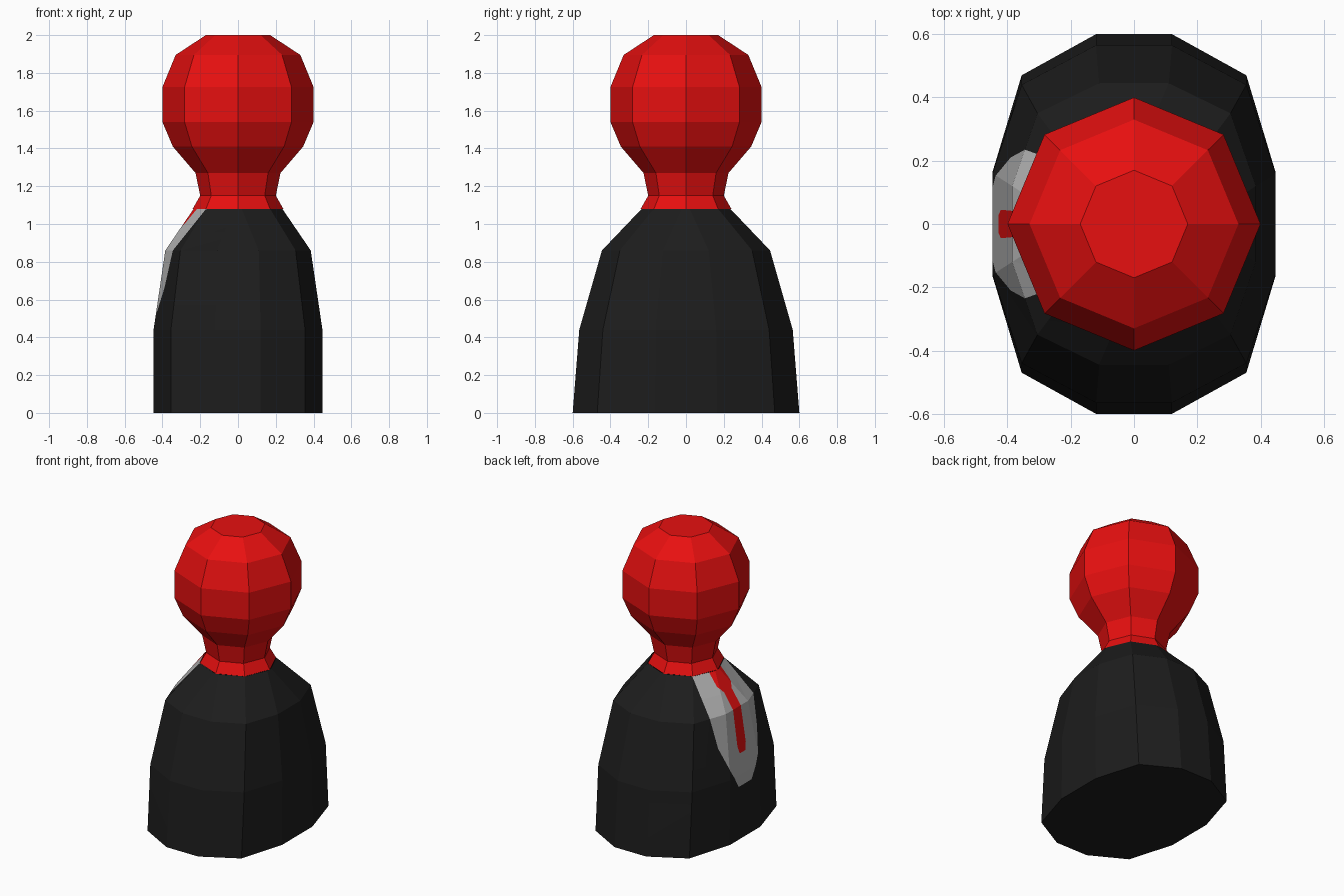
import bpy, bmesh, math
from mathutils import Vector

if "Cube" in bpy.data.objects:
    bpy.data.objects.remove(bpy.data.objects["Cube"])


def material(name, rgb):
    m = bpy.data.materials.new(name)
    m.diffuse_color = (*rgb, 1)
    m.use_nodes = True
    m.node_tree.nodes["Principled BSDF"].inputs["Base Color"].default_value = m.diffuse_color
    return m


def loft(rings, cap_top, cap_bottom):
    bm = bmesh.new()
    loops = [[bm.verts.new(p) for p in ring] for ring in rings]
    for a, b in zip(loops, loops[1:]):
        n = len(a)
        for i in range(n):
            bm.faces.new((a[i], a[(i + 1) % n], b[(i + 1) % n], b[i]))
    if cap_bottom:
        bm.faces.new(loops[0][::-1])
    if cap_top:
        bm.faces.new(loops[-1])
    return bm


def finish(bm, name, mats):
    bm.normal_update()
    me = bpy.data.meshes.new(name)
    bm.to_mesh(me)
    bm.free()
    for m in mats:
        me.materials.append(m)
    ob = bpy.data.objects.new(name, me)
    bpy.context.collection.objects.link(ob)
    return ob


def mirror_outline(half):
    return half + [(-y, z) for y, z in reversed(half)]


def inside(poly, y, z):
    # even-odd test in the side plane
    hit = False
    for (y1, z1), (y2, z2) in zip(poly, poly[1:] + poly[:1]):
        if (z1 > z) != (z2 > z) and y < y1 + (z - z1) * (y2 - y1) / (z2 - z1):
            hit = not hit
    return hit


def paint(bm, half, slot):
    # cut the outline into the -x side, then assign its material
    poly = mirror_outline(half)
    for (y1, z1), (y2, z2) in zip(poly, poly[1:] + poly[:1]):
        if z1 == z2 and z1 > 1.07:
            continue
        faces = [f for f in bm.faces if f.calc_center_median().x < -0.1 and len(f.verts) < 12]
        geom = set(faces)
        for f in faces:
            geom.update(f.edges)
            geom.update(f.verts)
        bmesh.ops.bisect_plane(bm, geom=list(geom), dist=1e-5,
                               plane_co=Vector((0, y1, z1)),
                               plane_no=Vector((0, z2 - z1, y1 - y2)).normalized())
    for f in bm.faces:
        c = f.calc_center_median()
        if c.x < -0.1 and inside(poly, c.y, c.z):
            f.material_index = slot


red = material("red", (0.8, 0.005, 0.005))
black = material("black", (0.012, 0.012, 0.012))
grey = material("light_grey", (0.45, 0.45, 0.45))

# head and neck: eight-sided turned profile
profile = [(0.24, 1.08), (0.20, 1.15), (0.225, 1.27), (0.345, 1.41),
           (0.40, 1.54), (0.40, 1.725), (0.33, 1.895), (0.17, 2.0)]
head = loft([[(r * math.cos(i * math.pi / 4), r * math.sin(i * math.pi / 4), z)
              for i in range(8)] for r, z in profile], True, False)
finish(head, "head", [red])

# body: twelve-sided oval sections, one quadrant each
sections = [
    (0.00, [(0.447, 0.165), (0.355, 0.47), (0.12, 0.60)]),
    (0.44, [(0.447, 0.16), (0.355, 0.44), (0.12, 0.565)]),
    (0.86, [(0.385, 0.12), (0.305, 0.35), (0.11, 0.445)]),
    (1.08, [(0.235, 0.02), (0.17, 0.17), (0.02, 0.235)]),
]
rings = []
for z, q in sections:
    half = q + [(-x, y) for x, y in reversed(q)]
    rings.append([(x, y, z) for x, y in half + [(-x, -y) for x, y in half]])
body = loft(rings, False, True)

# shirt front and tie on the left side
paint(body, [(0.17, 1.09), (0.235, 0.86), (0.21, 0.66), (0.15, 0.50), (0.07, 0.36)], 1)
paint(body, [(0.06, 1.09), (0.07, 1.0), (0.04, 0.96)], 2)
paint(body, [(0.04, 0.96), (0.045, 0.62), (0.03, 0.57)], 2)
finish(body, "body", [black, grey, red])
